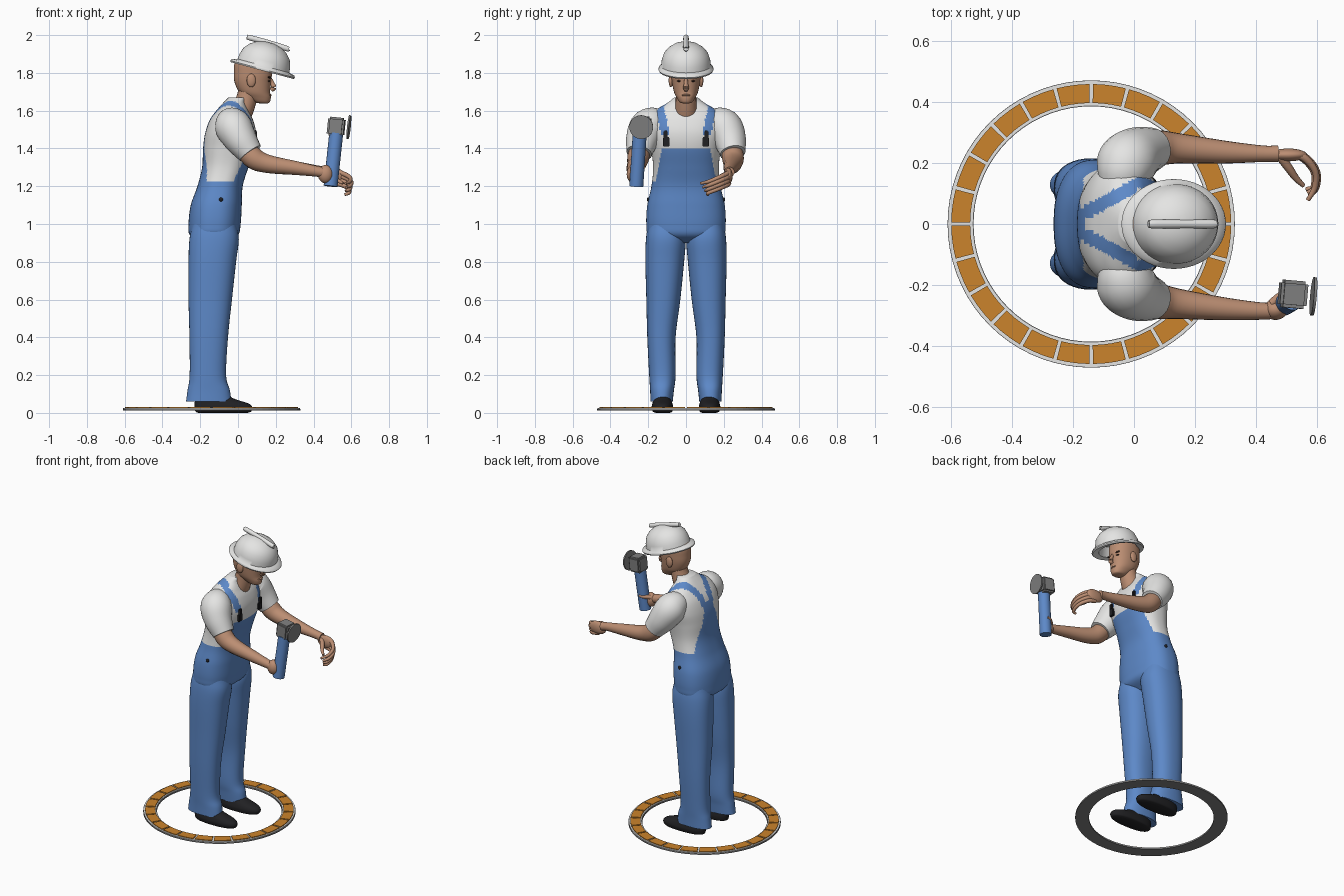
import bpy, bmesh
from math import sin, cos, pi, radians, copysign
from mathutils import Vector, Matrix

if "Cube" in bpy.data.objects:
    bpy.data.objects.remove(bpy.data.objects["Cube"], do_unlink=True)


def material(name, r, g, b):
    m = bpy.data.materials.new(name)
    m.use_nodes = True
    m.diffuse_color = (r, g, b, 1)
    m.node_tree.nodes["Principled BSDF"].inputs["Base Color"].default_value = (r, g, b, 1)
    return m


BLUE = material("denim blue", .11, .25, .58)
WHITE = material("shirt white", .78, .78, .77)
SKIN = material("skin", .5, .27, .17)
BLACK = material("shoe black", .015, .015, .017)
GREY = material("steel grey", .22, .22, .22)
ORANGE = material("tile orange", .6, .23, .025)
BROWN = material("brow brown", .06, .03, .02)
SIDES = ((1, "left"), (-1, "right"))


def finish(name, bm, mats, rule=None, smooth=True):
    bmesh.ops.recalc_face_normals(bm, faces=bm.faces[:])
    if rule:
        for f in bm.faces:
            f.material_index = rule(f.calc_center_median())
    me = bpy.data.meshes.new(name)
    bm.to_mesh(me)
    bm.free()
    for m in mats:
        me.materials.append(m)
    ob = bpy.data.objects.new(name, me)
    bpy.context.collection.objects.link(ob)
    if smooth:
        bpy.ops.object.select_all(action='DESELECT')
        ob.select_set(True)
        bpy.context.view_layer.objects.active = ob
        bpy.ops.object.shade_smooth_by_angle(angle=radians(50))
    return ob


def spline(pts, steps):
    """Smooth curve through tuples of any length."""
    p = [Vector(q) for q in pts]
    p = [p[0] * 2 - p[1]] + p + [p[-1] * 2 - p[-2]]
    out = []
    for a, b, c, d in zip(p, p[1:], p[2:], p[3:]):
        for k in range(steps):
            t = k / steps
            out.append(b + (c - a) * (t / 2) + (a * 2 - b * 5 + c * 4 - d) * (t * t / 2)
                       + (b * 3 - a - c * 3 + d) * (t ** 3 / 2))
    return out + [p[-2]]


def skin(name, rings, mats, rule=None):
    """Join rings of points into a capped surface."""
    bm = bmesh.new()
    vs = [[bm.verts.new(p) for p in r] for r in rings]
    n = len(vs[0])
    for a, b in zip(vs, vs[1:]):
        for i in range(n):
            j = (i + 1) % n
            bm.faces.new((a[i], a[j], b[j], b[i]))
    bm.faces.new(vs[0])
    bm.faces.new(vs[-1])
    return finish(name, bm, mats, rule)


def oval(x0, x1, y0, y1, z, n, power=2.0):
    pts = []
    for i in range(n):
        c, s = cos(2 * pi * i / n), sin(2 * pi * i / n)
        c, s = (copysign(abs(v) ** (2 / power), v) for v in (c, s))
        pts.append(Vector(((x0 + x1 + (x1 - x0) * c) / 2, (y0 + y1 + (y1 - y0) * s) / 2, z)))
    return pts


def body(name, sections, mats, steps=6, n=40, power=2.3, rule=None):
    """Sections are z, back, front, lowest y, highest y."""
    rings = [oval(b, f, l, h, z, n, power) for z, b, f, l, h in spline(sections, steps)]
    return skin(name, rings, mats, rule)


def tube(name, path, mat, side=1, steps=5, n=20):
    """Path points are x, y, z, radius."""
    pts = spline(path, steps)
    rings = []
    for i, p in enumerate(pts):
        d = (pts[min(i + 1, len(pts) - 1)] - pts[max(i - 1, 0)]).to_3d()
        u = d.cross(Vector((0, 0, 1))).normalized()
        v = u.cross(d).normalized()
        ring = [p.to_3d() + (u * cos(2 * pi * k / n) + v * sin(2 * pi * k / n)) * p[3] for k in range(n)]
        rings.append([Vector((q.x, q.y * side, q.z)) for q in ring])
    return skin(name, rings, [mat])


def ball(name, loc, size, mat, tilt=0):
    bm = bmesh.new()
    m = Matrix.Translation(loc) @ Matrix.Rotation(tilt, 4, 'X') @ Matrix.Diagonal((*size, 1))
    bmesh.ops.create_uvsphere(bm, u_segments=24, v_segments=14, radius=1, matrix=m)
    return finish(name, bm, [mat])


def box(name, loc, size, mat, rot=None, bevel=.004):
    bm = bmesh.new()
    m = Matrix.Translation(loc) @ (rot or Matrix()) @ Matrix.Diagonal((*size, 1))
    bmesh.ops.create_cube(bm, size=1, matrix=m)
    bmesh.ops.bevel(bm, geom=bm.edges[:], offset=bevel, segments=2, affect='EDGES')
    return finish(name, bm, [mat])


def arc_slab(name, r0, r1, z0, z1, mat, a0, a1, steps, bm=None):
    """Flat curved block around the middle of the floor ring."""
    own = bm is None
    bm = bm or bmesh.new()
    rows = []
    for k in range(steps + 1):
        a = a0 + (a1 - a0) * k / steps
        rows.append([bm.verts.new((-.14 + r * cos(a), r * sin(a), z))
                     for r, z in ((r0, z0), (r1, z0), (r1, z1), (r0, z1))])
    for a, b in zip(rows, rows[1:]):
        for i in range(4):
            j = (i + 1) % 4
            bm.faces.new((a[i], a[j], b[j], b[i]))
    bm.faces.new(rows[0])
    bm.faces.new(rows[-1])
    return finish(name, bm, [mat], smooth=False) if own else None


# Floor ring with orange tiles
arc_slab("ring_base", .385, .47, .012, .021, GREY, 0, 2 * pi, 72)
arc_slab("ring_top", .388, .468, .021, .025, WHITE, 0, 2 * pi, 72)
tiles = bmesh.new()
for i in range(24):
    arc_slab("", .396, .458, .024, .03, None, radians(15 * i + .7), radians(15 * i + 14.3), 3, tiles)
finish("ring_tiles", tiles, [ORANGE], smooth=False)


# Torso: shirt with dungaree bib, back panel and straps
def dungarees(c):
    x, y, z = c.x, abs(c.y), c.z
    if z < 1.22:
        return 0
    if x > -.04 and z < 1.405 and y < .125 + (1.405 - z) * .2:
        return 0
    if x < -.04 and z < 1.5 and y < .04 + (1.5 - z) * .4:
        return 0
    if x < .01 and z > 1.44 and abs(y - .03 - .55 * (x + .17)) < .025:
        return 0
    if x >= .01 and z > 1.47 and abs(y - .105 - .2 * (z - 1.45)) < .023:
        return 0
    return 1


torso = [(.9, -.2, -.06, .1), (.94, -.255, .0, .195), (1, -.262, .014, .21), (1.1, -.25, .02, .205),
         (1.2, -.215, .025, .183), (1.3, -.19, .055, .174), (1.4, -.185, .088, .185), (1.48, -.174, .096, .2),
         (1.55, -.15, .08, .195), (1.6, -.115, .055, .165), (1.64, -.08, .04, .1), (1.67, -.05, .045, .062)]
body("torso", [(z, b, f, -w, w) for z, b, f, w in torso], [BLUE, WHITE], 8, 96, 2.4, dungarees)

# Head, neck and face
tube("neck", [(.0, 0, 1.57, .07), (.03, 0, 1.62, .058), (.05, 0, 1.68, .054), (.06, 0, 1.74, .055)], SKIN)
head = [(1.638, .12, .155, .015), (1.645, .085, .168, .034), (1.67, .04, .174, .05), (1.7, .005, .17, .064),
        (1.75, -.018, .174, .074), (1.8, -.022, .18, .079), (1.86, -.015, .17, .078), (1.9, .03, .13, .05)]
body("head", [(z, b, f, -w, w) for z, b, f, w in head], [SKIN], power=2.2)
tube("nose", [(.168, 0, 1.775, .008), (.182, 0, 1.745, .011), (.188, 0, 1.722, .015), (.176, 0, 1.708, .01)], SKIN)
ball("lips", (.168, 0, 1.682), (.01, .024, .006), SKIN)
for s, side in SIDES:
    ball(side + "_ear", (.07, s * .08, 1.76), (.024, .012, .036), SKIN)
    ball(side + "_eyebrow", (.165, s * .036, 1.775), (.009, .022, .005), BROWN, s * .2)
    ball(side + "_eye", (.162, s * .034, 1.757), (.008, .013, .005), BROWN)

# Hard hat, tipped forward
hat = [(.001, .09), (.1, .06), (.124, 0), (.172, -.008), (.177, 0), (.172, .01), (.142, .018),
       (.139, .045), (.126, .085), (.1, .114), (.066, .134), (.032, .144), (.001, .146)]
shell = skin("hard_hat", [oval(-r, r, -r * k, r * k, z, 48) for r, z in hat
                          for k in [.83 if r > .15 else .93]], [WHITE])
ridge = tube("hat_ridge", [(-.119, 0, .143, .004), (-.115, 0, .143, .014), (.0, 0, .143, .014),
                           (.1, 0, .138, .014), (.104, 0, .138, .004)], WHITE)
for ob in (shell, ridge):
    ob.matrix_world = Matrix.Translation((.13, 0, 1.82)) @ Matrix.Rotation(radians(15), 4, 'Y')

# Trouser legs, shoes, sleeves, buckles and buttons
leg = [(.06, -.275, -.035, .07, .188), (.12, -.267, -.043, .064, .19), (.2, -.256, -.063, .055, .195),
       (.4, -.257, -.053, .055, .205), (.6, -.262, -.032, .03, .21), (.8, -.262, -.01, .01, .215),
       (.92, -.257, .004, .002, .212), (1, -.24, -.01, .02, .2)]
shoe = [(0, -.21, .05, .085, .16), (.008, -.225, .07, .072, .176), (.03, -.23, .076, .068, .182),
        (.05, -.23, .055, .072, .178), (.075, -.225, -.02, .08, .17), (.11, -.21, -.08, .09, .16)]
for s, side in SIDES:
    for part, rows, mat in (("_trouser_leg", leg, BLUE), ("_shoe", shoe, BLACK)):
        body(side + part, [(z, b, f, s * l, s * h) for z, b, f, l, h in rows], [mat])
    tube(side + "_sleeve", [(-.05, .12, 1.54, .065), (-.035, .17, 1.53, .09), (-.02, .205, 1.505, .098),
                            (.015, .232, 1.445, .087), (.065, .248, 1.375, .068)], WHITE, s)
    box(side + "_buckle", (.089, s * .105, 1.435), (.016, .036, .05), BLACK)
    box(side + "_buckle_clip", (.093, s * .108, 1.475), (.016, .022, .04), BLACK)
    ball(side + "_hip_button", (-.09, s * .199, 1.13), (.011, .008, .011), BLACK)

# Arms
tube("left_arm", [(.01, .235, 1.44, .05), (.075, .248, 1.355, .058), (.15, .247, 1.32, .049),
                  (.3, .235, 1.297, .037), (.42, .23, 1.283, .027), (.47, .23, 1.275, .027)], SKIN)
tube("right_arm", [(.01, .235, 1.44, .05), (.075, .252, 1.355, .058), (.15, .262, 1.32, .049),
                   (.3, .278, 1.297, .037), (.42, .285, 1.278, .028), (.46, .282, 1.27, .028)], SKIN, -1)

# Open left hand with curled fingers
ball("left_palm", (.505, .226, 1.255), (.062, .021, .042), SKIN)
for i, finger in enumerate(("index", "middle", "ring", "little")):
    z, tip = 1.277 - .02 * i, 1.215 - .02 * i
    x = -.005 * abs(i - 1)
    tube(finger + "_finger", [(.51 + x, .228, z, .012), (.56 + x, .218, z - .01, .013),
                              (.598 + x, .172, (z + tip) / 2, .011), (.597 + x, .12, tip + .01, .01),
                              (.574 + x, .078 + .012 * i, tip, .007)], SKIN, n=12)
tube("left_thumb", [(.475, .225, 1.27, .015), (.505, .185, 1.25, .014), (.53, .15, 1.23, .011),
                    (.555, .125, 1.215, .007)], SKIN, n=12)

# Right fist
ball("right_fist", (.463, -.28, 1.264), (.04, .034, .048), SKIN)
tube("right_thumb", [(.45, -.26, 1.29, .014), (.48, -.235, 1.295, .013), (.51, -.222, 1.3, .008)], SKIN, n=12)

# Mallet: handle, square head and striking disc
tube("mallet_handle", [(.49, -.263, 1.2, .037), (.505, -.254, 1.34, .037), (.52, -.245, 1.48, .037)], BLUE)
tilt = Matrix.Rotation(radians(6), 4, 'Y') @ Matrix.Rotation(radians(-5), 4, 'Z')
box("mallet_head", (.52, -.23, 1.515), (.088, .09, .1), GREY, tilt, .01)
bm = bmesh.new()
bmesh.ops.create_cone(bm, cap_ends=True, segments=32, radius1=.063, radius2=.063, depth=.009,
                      matrix=Matrix.Translation((.587, -.237, 1.513)) @ tilt @ Matrix.Rotation(pi / 2, 4, 'Y'))
finish("mallet_disc", bm, [GREY])
